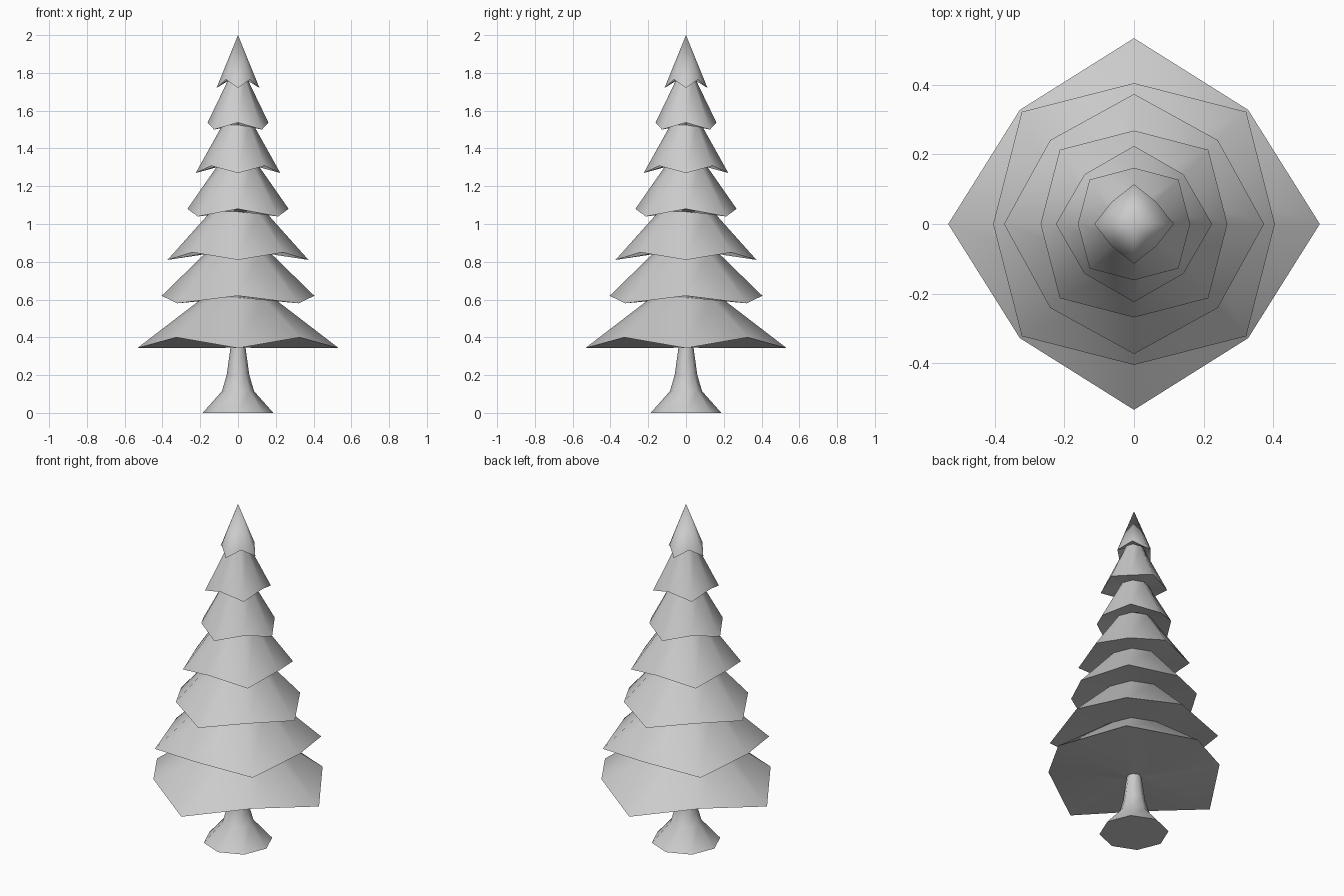
import bpy, bmesh
from math import radians, sin, cos

if "Cube" in bpy.data.objects:
    bpy.data.objects.remove(bpy.data.objects["Cube"])

SIDES = 8


def ring(bm, r_axis, z_axis, r_diag=None, z_diag=None):
    """Eight points, alternating between axis and diagonal radius/height."""
    r_diag = r_axis if r_diag is None else r_diag
    z_diag = z_axis if z_diag is None else z_diag
    verts = []
    for i in range(SIDES):
        a = radians(45 * i)
        r, z = (r_diag, z_diag) if i % 2 else (r_axis, z_axis)
        verts.append(bm.verts.new((r * cos(a), r * sin(a), z)))
    return verts


def bridge(bm, low, high):
    for i in range(SIDES):
        j = (i + 1) % SIDES
        bm.faces.new((low[i], low[j], high[j], high[i]))


# trunk rings: radius, height
trunk = [(0.187, 0.0), (0.085, 0.115), (0.06, 0.20), (0.04, 0.345)]

# branch tiers: axis radius, axis z, diagonal radius, diagonal z, neck radius, neck z
tiers = [
    (0.533, 0.343, 0.463, 0.40, 0.185, 0.61),
    (0.404, 0.62, 0.455, 0.58, 0.170, 0.848),
    (0.373, 0.81, 0.340, 0.85, 0.145, 1.065),
    (0.268, 1.08, 0.301, 1.04, 0.108, 1.31),
    (0.224, 1.27, 0.201, 1.308, 0.082, 1.525),
    (0.161, 1.537, 0.180, 1.50, 0.050, 1.768),
    (0.114, 1.72, 0.090, 1.765, None, 2.0),
]

bm = bmesh.new()

# flared trunk with closed base
prev = ring(bm, *trunk[0])
bm.faces.new(list(reversed(prev)))
for level in trunk[1:]:
    cur = ring(bm, *level)
    bridge(bm, prev, cur)
    prev = cur

# stacked branch skirts, each rising to a narrow neck, the last to a point
for ra, za, rd, zd, rn, zn in tiers:
    rim = ring(bm, ra, za, rd, zd)
    bridge(bm, prev, rim)
    if rn is None:
        tip = bm.verts.new((0, 0, zn))
        for i in range(SIDES):
            bm.faces.new((rim[i], rim[(i + 1) % SIDES], tip))
    else:
        prev = ring(bm, rn, zn)
        bridge(bm, rim, prev)

bmesh.ops.recalc_face_normals(bm, faces=bm.faces[:])
mesh = bpy.data.meshes.new("pine_tree")
bm.to_mesh(mesh)
bm.free()
tree = bpy.data.objects.new("pine_tree", mesh)
bpy.context.collection.objects.link(tree)

# soft skirts with crisp rims
bpy.context.view_layer.objects.active = tree
tree.select_set(True)
bpy.ops.object.shade_smooth_by_angle(angle=radians(65))
